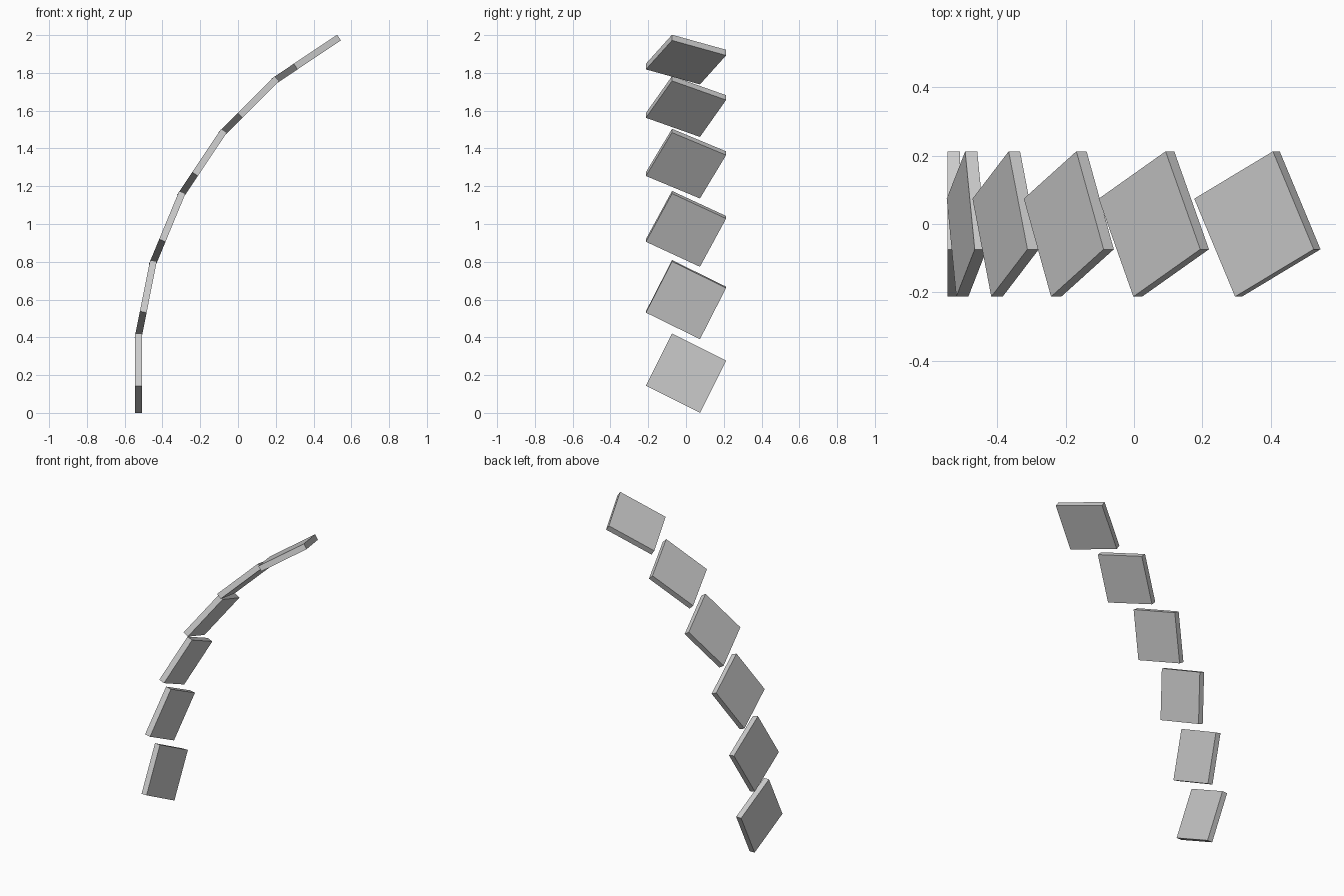
import bpy
import math
from mathutils import Matrix, Vector

cube = bpy.data.objects.get("Cube")
if cube:
    bpy.data.objects.remove(cube, do_unlink=True)

# Plain grey material
GREY = (0.6, 0.6, 0.6, 1.0)
mat = bpy.data.materials.new("light_grey")
mat.use_nodes = True
mat.diffuse_color = GREY
mat.node_tree.nodes["Principled BSDF"].inputs["Base Color"].default_value = GREY

COUNT = 6
STEP = math.radians(11.25)      # tilt added by each plate
RADIUS = 1.997                  # radius of the arc
SIZE = (0.036, 0.32, 0.309)     # thickness, width, height
SPIN = math.radians(-26.6)      # turn of each plate in its own plane
ARC_CENTRE = Vector((RADIUS - 0.527, 0, 0.21))


def add_plate(index):
    """One flat tile, carried along the arc and tilted with it."""
    bpy.ops.mesh.primitive_cube_add(size=1)
    plate = bpy.context.object
    plate.name = f"plate_{index + 1}"
    swing = Matrix.Rotation(index * STEP, 4, 'Y')
    place = (Matrix.Translation(ARC_CENTRE) @ swing
             @ Matrix.Translation((-RADIUS, 0, 0))
             @ Matrix.Rotation(SPIN, 4, 'X'))
    plate.matrix_world = place @ Matrix.Diagonal((*SIZE, 1))
    plate.data.materials.append(mat)


# Row of plates curving upward and over
for i in range(COUNT):
    add_plate(i)
